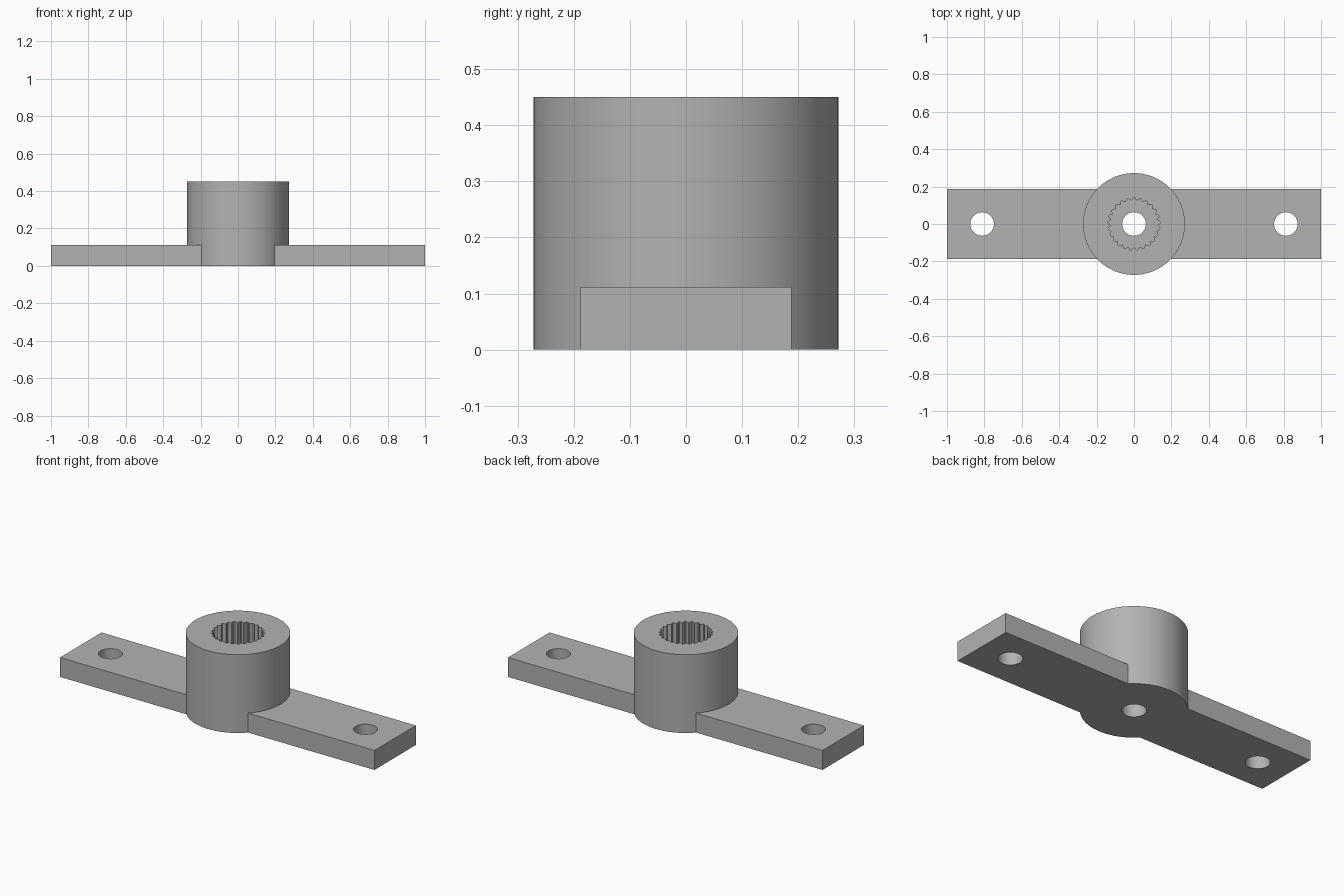
import bpy
import bmesh
from math import cos, sin, tau, radians

ARM_HALF_WIDTH, ARM_TOP = 0.188, 0.112
HUB_RADIUS, HUB_TOP = 0.272, 0.45
SOCKET_FLOOR, TEETH = 0.11, 25
ROOT_RADIUS, TIP_RADIUS = 0.126, 0.14
HOLE_RADIUS, HOLE_X = 0.063, 0.812

cube = bpy.data.objects.get("Cube")
if cube:
    bpy.data.objects.remove(cube, do_unlink=True)

grey = bpy.data.materials.new("plain grey")
grey.use_nodes = True
colour = (0.45, 0.45, 0.45, 1)
grey.diffuse_color = colour
grey.node_tree.nodes["Principled BSDF"].inputs["Base Color"].default_value = colour


def prism(name, outline, bottom, top):
    """Extrude a flat outline between two heights."""
    bm = bmesh.new()
    face = bm.faces.new([bm.verts.new((x, y, bottom)) for x, y in outline])
    grown = bmesh.ops.extrude_face_region(bm, geom=[face])["geom"]
    verts = [g for g in grown if isinstance(g, bmesh.types.BMVert)]
    bmesh.ops.translate(bm, verts=verts, vec=(0, 0, top - bottom))
    bmesh.ops.recalc_face_normals(bm, faces=bm.faces)
    mesh = bpy.data.meshes.new(name)
    bm.to_mesh(mesh)
    bm.free()
    mesh.materials.append(grey)
    obj = bpy.data.objects.new(name, mesh)
    bpy.context.collection.objects.link(obj)
    return obj


def circle(radius, x=0, sides=96):
    return [(x + radius * cos(tau * i / sides), radius * sin(tau * i / sides))
            for i in range(sides)]


def combine(target, tool, operation):
    """Apply a boolean and discard the tool."""
    bpy.context.view_layer.objects.active = target
    mod = target.modifiers.new(operation, "BOOLEAN")
    mod.operation, mod.object, mod.solver = operation, tool, "EXACT"
    bpy.ops.object.modifier_apply(modifier=mod.name)
    bpy.data.objects.remove(tool, do_unlink=True)


# Flat double arm joined to the round hub
w = ARM_HALF_WIDTH
body = prism("hub_with_two_arms", [(-1, -w), (1, -w), (1, w), (-1, w)], 0, ARM_TOP)
combine(body, prism("hub", circle(HUB_RADIUS), 0, HUB_TOP), "UNION")

# Toothed socket in the top: one pointed groove per tooth, first one facing back
spline = []
for i in range(TEETH):
    for offset, radius in ((-0.47, ROOT_RADIUS), (-0.09, TIP_RADIUS),
                           (0.09, TIP_RADIUS), (0.47, ROOT_RADIUS)):
        a = tau * (0.25 + (i + offset) / TEETH)
        spline.append((radius * cos(a), radius * sin(a)))
combine(body, prism("socket_cutter", spline, SOCKET_FLOOR, HUB_TOP + 0.1), "DIFFERENCE")

# Screw holes through the hub and both arms
for x in (-HOLE_X, 0, HOLE_X):
    combine(body, prism("hole_cutter", circle(HOLE_RADIUS, x, 48), -0.1, HUB_TOP + 0.1),
            "DIFFERENCE")

# Smooth round walls with crisp edges
bpy.ops.object.select_all(action="DESELECT")
body.select_set(True)
bpy.context.view_layer.objects.active = body
bpy.ops.object.shade_smooth_by_angle(angle=radians(20))
